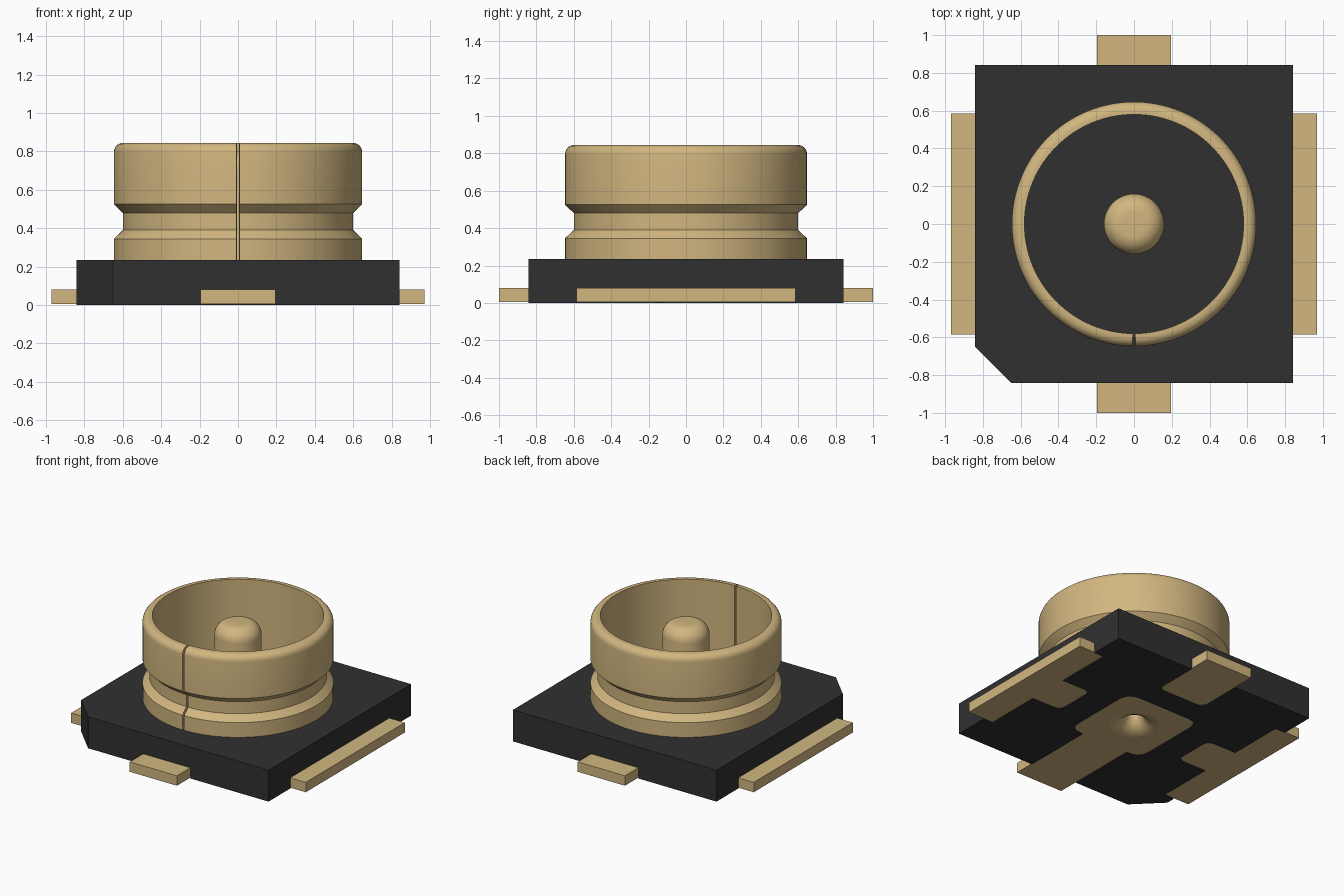
import bpy
import bmesh
from math import pi, sin, cos, radians
from mathutils import Vector

cube = bpy.data.objects.get("Cube")
if cube:
    bpy.data.objects.remove(cube, do_unlink=True)


def material(name, rgb):
    m = bpy.data.materials.new(name)
    m.use_nodes = True
    m.diffuse_color = (*rgb, 1)
    m.node_tree.nodes["Principled BSDF"].inputs["Base Color"].default_value = (*rgb, 1)
    return m


GOLD = material("gold plating", (0.64, 0.47, 0.215))
BLACK = material("black plastic", (0.03, 0.03, 0.03))


def finish(name, bm, mat, smooth=False):
    bmesh.ops.recalc_face_normals(bm, faces=bm.faces)
    mesh = bpy.data.meshes.new(name)
    bm.to_mesh(mesh)
    bm.free()
    mesh.materials.append(mat)
    ob = bpy.data.objects.new(name, mesh)
    bpy.context.collection.objects.link(ob)
    if smooth:
        bpy.ops.object.select_all(action="DESELECT")
        ob.select_set(True)
        bpy.context.view_layer.objects.active = ob
        bpy.ops.object.shade_smooth_by_angle(angle=radians(32))
    return ob


def arc(cx, cz, r, a0, a1, n=6):
    """Points on an arc, angles in degrees."""
    angles = [radians(a0 + (a1 - a0) * i / n) for i in range(n + 1)]
    return [(cx + r * cos(a), cz + r * sin(a)) for a in angles]


def rounded(points):
    """Outline from (x, y) or (x, y, corner radius) points."""
    out = []
    for i, p in enumerate(points):
        v = Vector(p[:2])
        if len(p) == 2:
            out.append(v)
            continue
        a = v + (Vector(points[i - 1][:2]) - v).normalized() * p[2]
        b = v + (Vector(points[(i + 1) % len(points)][:2]) - v).normalized() * p[2]
        for k in range(6):
            t = k / 5
            out.append(a * (1 - t) ** 2 + v * 2 * t * (1 - t) + b * t * t)
    return out


def prism(name, outline, z0, z1, mat):
    bm = bmesh.new()
    face = bm.faces.new([bm.verts.new((x, y, z0)) for x, y in outline])
    top = bmesh.ops.extrude_face_region(bm, geom=[face])["geom"]
    bmesh.ops.translate(bm, vec=(0, 0, z1 - z0),
                        verts=[v for v in top if isinstance(v, bmesh.types.BMVert)])
    return finish(name, bm, mat)


def lathe(name, profile, mat, gap=0.0, steps=96):
    """Turn a closed (radius, z) profile; a gap leaves a slit at the front."""
    bm = bmesh.new()
    a = -pi / 2 + gap / 2
    verts = [bm.verts.new((r * cos(a), r * sin(a), z)) for r, z in profile]
    edges = [bm.edges.new((verts[i - 1], verts[i])) for i in range(len(verts))]
    last = bmesh.ops.spin(bm, geom=verts + edges, cent=(0, 0, 0), axis=(0, 0, 1),
                          angle=2 * pi - gap, steps=steps)["geom_last"]
    if gap:
        bm.faces.new(verts)
        bm.faces.new([v for v in last if isinstance(v, bmesh.types.BMVert)])
    bmesh.ops.remove_doubles(bm, verts=bm.verts, dist=1e-5)
    bmesh.ops.dissolve_degenerate(bm, edges=bm.edges, dist=1e-5)
    return finish(name, bm, mat, smooth=True)


def cut(target, cutter):
    mod = target.modifiers.new("cut", "BOOLEAN")
    mod.operation = "DIFFERENCE"
    mod.solver = "EXACT"
    mod.object = cutter
    cutter.hide_render = True
    cutter.hide_set(True)


# Plastic base with one clipped corner
B = 0.842
base = prism("base", [(-B, -0.65), (-0.65, -B), (B, -B), (B, B), (-B, B)], 0, 0.235, BLACK)

# Flat contacts set into the underside
side = [(0.97, -0.585), (0.97, 0.585), (0.76, 0.585), (0.76, 0.16),
        (0.52, 0.16, 0.06), (0.52, -0.16, 0.06), (0.76, -0.16), (0.76, -0.585)]
contacts = {
    "left_contact": side,
    "right_contact": [(-p[0], *p[1:]) for p in side],
    "back_contact": [(-0.195, 1), (-0.195, 0.49, 0.06), (0.195, 0.49, 0.06), (0.195, 1)],
    "front_contact": [(-0.195, -1), (0.195, -1), (0.195, -0.31), (0.31, -0.31, 0.1),
                      (0.31, 0.31, 0.1), (-0.31, 0.31, 0.1), (-0.31, -0.31, 0.1),
                      (-0.195, -0.31)],
}
made = {}
for name, points in contacts.items():
    outline = rounded(points)
    made[name] = prism(name, outline, 0.006, 0.08, GOLD)
    cut(base, prism(name + "_pocket_cutter", outline, -0.05, 0.08, BLACK))

# Hole under the centre pin
pin_hole = prism("pin_hole_cutter", arc(0, 0, 0.169, 0, 360, 64)[:-1], -0.06, 0.2, BLACK)
cut(base, pin_hole)
cut(made["front_contact"], pin_hole)

# Centre pin: flared dimple below, rounded tip above
dimple = [(0.17, 0.006), (0.14, 0.01), (0.105, 0.025), (0.075, 0.05),
          (0.053, 0.085), (0.04, 0.13), (0.035, 0.3), (0, 0.3)]
tip = [(0, 0.8)] + arc(0.065, 0.705, 0.095, 90, 0, 8)
lathe("centre_pin", dimple + tip + [(0.16, 0.1), (0.17, 0.08)], GOLD, steps=64)

# Grooved outer shell with a narrow slit at the front
shell = [(0.58, 0.2), (0.647, 0.2), (0.647, 0.345), (0.6, 0.39), (0.6, 0.48), (0.647, 0.525)]
shell += arc(0.597, 0.795, 0.05, 0, 90) + [(0.58, 0.845)]
lathe("outer_shell", shell, GOLD, gap=0.022, steps=128)
